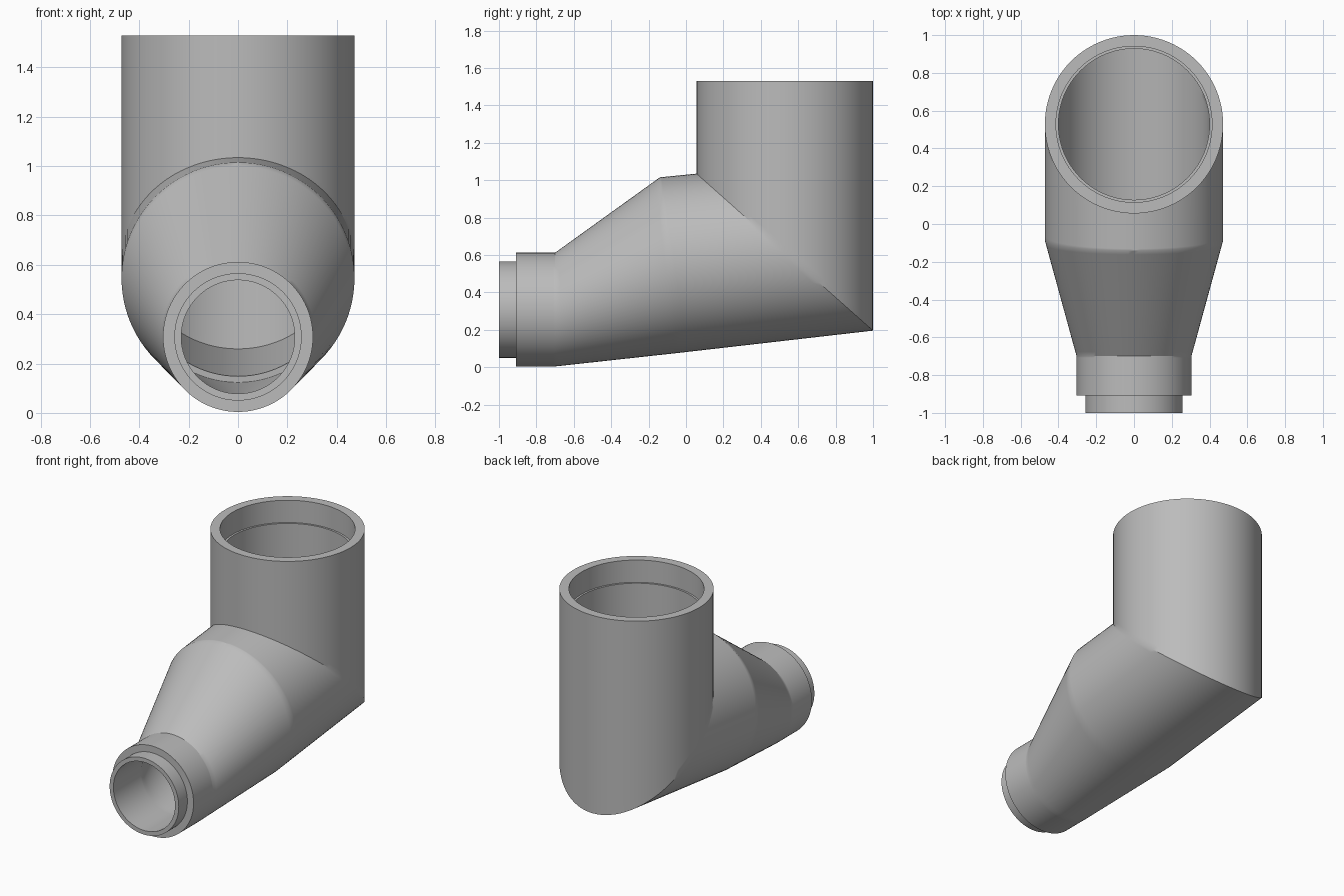
import bpy
import bmesh
from math import sin, cos, pi, sqrt

cube = bpy.data.objects.get("Cube")
if cube:
    bpy.data.objects.remove(cube, do_unlink=True)

SEGMENTS = 96
TILT = (-0.111, 0.994)      # upward direction across the tilted section


def ring(radius, y, z, across):
    """Loop of points; across is the (y, z) direction of its upper side."""
    points = []
    for i in range(SEGMENTS):
        a = 2 * pi * i / SEGMENTS
        s = radius * sin(a)
        points.append((radius * cos(a), y + s * across[0], z + s * across[1]))
    return points


def riser(radius, z):
    return ring(radius, 0.528, z, (-1, 0))


def mitre(radius):
    return ring(radius, 0.528, 0.615, (-1, 0.889))


def tilted(radius):
    return ring(radius, -0.087, 0.546, TILT)


def spigot(radius, y):
    return ring(radius, y, 0.308, (0, 1))


def between(a, b, t):
    return [tuple(p + (q - p) * t for p, q in zip(u, v)) for u, v in zip(a, b)]


# Outer skin from the top rim to the spigot, then the bore back up to the rim
sections = [
    riser(0.472, 1.53), mitre(0.472), tilted(0.472),
    spigot(0.304, -0.7), spigot(0.304, -0.908),
    spigot(0.258, -0.908), spigot(0.258, -1.0),
    spigot(0.23, -1.0), spigot(0.23, -0.7),
    tilted(0.425), tilted(0.40), mitre(0.40),
    riser(0.40, 1.38), riser(0.413, 1.38), riser(0.413, 1.53),
]

# Holding loops keep the soft seams narrow
loops = []
for a, b in zip(sections, sections[1:] + sections[:1]):
    loops += [a, between(a, b, 0.04), between(a, b, 0.96)]

bm = bmesh.new()
rows = [[bm.verts.new(p) for p in loop] for loop in loops]
for a, b in zip(rows, rows[1:] + rows[:1]):
    for i in range(SEGMENTS):
        j = (i + 1) % SEGMENTS
        bm.faces.new((a[i], a[j], b[j], b[i]))
bmesh.ops.recalc_face_normals(bm, faces=bm.faces)
mesh = bpy.data.meshes.new("reducing_elbow")
bm.to_mesh(mesh)
bm.free()

# Single grey plastic
grey = bpy.data.materials.new("plain grey")
grey.use_nodes = True
colour = (0.5, 0.5, 0.5, 1)
grey.diffuse_color = colour
grey.node_tree.nodes["Principled BSDF"].inputs["Base Color"].default_value = colour
mesh.materials.append(grey)

elbow = bpy.data.objects.new("reducing_elbow", mesh)
bpy.context.collection.objects.link(elbow)
bpy.context.view_layer.objects.active = elbow
elbow.select_set(True)
bpy.ops.object.shade_smooth_by_angle(angle=pi / 6)
